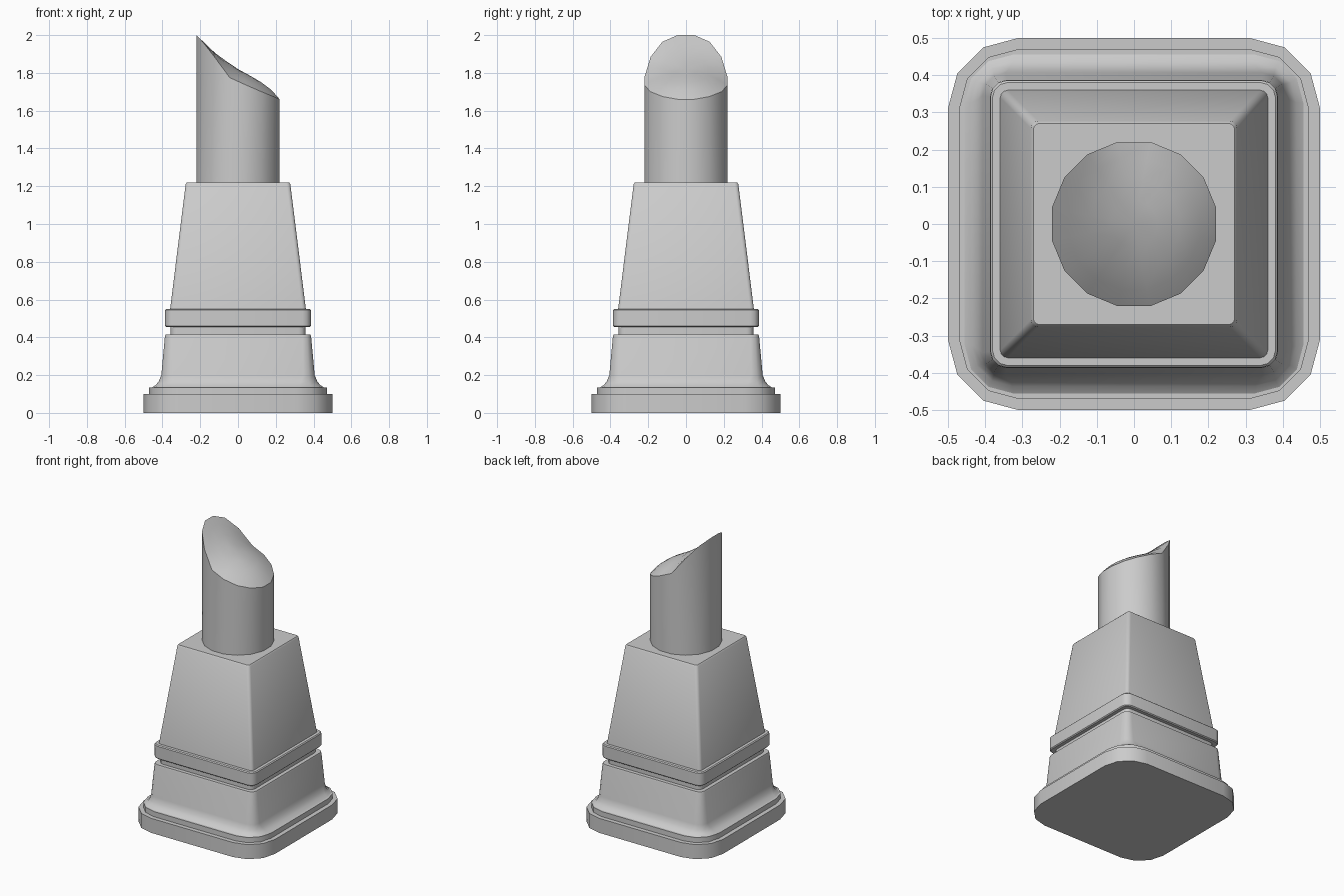
import bpy, bmesh
from math import pi, cos, sin, sqrt, radians

if "Cube" in bpy.data.objects:
    bpy.data.objects.remove(bpy.data.objects["Cube"])


def finish(name, bm, angle=35):
    bmesh.ops.recalc_face_normals(bm, faces=bm.faces)
    me = bpy.data.meshes.new(name)
    bm.to_mesh(me)
    bm.free()
    ob = bpy.data.objects.new(name, me)
    bpy.context.collection.objects.link(ob)
    bpy.ops.object.select_all(action='DESELECT')
    ob.select_set(True)
    bpy.context.view_layer.objects.active = ob
    bpy.ops.object.shade_smooth_by_angle(angle=radians(angle))
    return ob


def bridge(bm, a, b):
    n = len(a)
    for i in range(n):
        j = (i + 1) % n
        bm.faces.new((a[i], a[j], b[j], b[i]))


def rounded_square(half, r, seg=3):
    pts = []
    for k in range(4):
        q = k * pi / 2
        sx, sy = (1, 1, -1, -1)[k], (1, -1, -1, 1)[(k + 3) % 4] * -1
        sx, sy = [(1, 1), (-1, 1), (-1, -1), (1, -1)][k]
        for i in range(seg + 1):
            a = q + i * pi / 2 / seg
            pts.append((sx * (half - r) + r * cos(a), sy * (half - r) + r * sin(a)))
    return pts


def square_loft(name, profile):
    """Loft rounded squares given as (z, half width, corner radius)."""
    bm = bmesh.new()
    rings = [[bm.verts.new((x, y, z)) for x, y in rounded_square(h, r)]
             for z, h, r in profile]
    for a, b in zip(rings, rings[1:]):
        bridge(bm, a, b)
    bm.faces.new(rings[0])
    bm.faces.new(rings[-1])
    return finish(name, bm)


def interp(table, x):
    if x <= table[0][0]:
        return table[0][1]
    for (x0, z0), (x1, z1) in zip(table, table[1:]):
        if x <= x1:
            return z0 + (z1 - z0) * (x - x0) / (x1 - x0)
    return table[-1][1]


# Stepped foot
square_loft("foot_plate", [(0, .5, .19), (.1, .5, .19)])
square_loft("foot_step", [(.1, .47, .16), (.135, .47, .16)])

# Lower case with coved skirt
square_loft("lower_case", [(.135, .455, .13), (.147, .436, .11), (.168, .419, .085),
                           (.2, .406, .06), (.405, .387, .045), (.415, .383, .04)])
square_loft("groove", [(.41, .357, .035), (.465, .357, .035)])
square_loft("band", [(.455, .38, .04), (.461, .386, .045),
                     (.544, .386, .045), (.55, .38, .04)])

# Tapered upper case
square_loft("upper_case", [(.545, .36, .02), (1.212, .277, .02), (1.22, .27, .015)])

# Round stick with a slanted, worn tip
RADIUS, SIDES = .225, 16
RIM = [(-.22, 2.0), (-.187, 1.965), (-.125, 1.885), (-.044, 1.775),
       (.044, 1.735), (.125, 1.7), (.187, 1.675), (.22, 1.66)]
RIDGE = [(-.22, 2.0), (-.11, 1.895), (0, 1.82), (.11, 1.76), (.17, 1.72), (.22, 1.66)]


def tip_height(x, y):
    t = min(1, abs(y) / sqrt(max(1e-6, RADIUS ** 2 - x * x))) ** 2
    return interp(RIDGE, x) * (1 - t) + interp(RIM, x) * t


bm = bmesh.new()
angles = [(i + .5) * 2 * pi / SIDES for i in range(SIDES)]
circle = [(RADIUS * cos(a), RADIUS * sin(a)) for a in angles]
bottom = [bm.verts.new((x, y, 1.21)) for x, y in circle]
rim = [bm.verts.new((x, y, interp(RIM, x))) for x, y in circle]
bm.faces.new(bottom)
bridge(bm, bottom, rim)
last = rim
for f in (.8, .55, .28):
    ring = [bm.verts.new((x * f, y * f, tip_height(x * f, y * f))) for x, y in circle]
    bridge(bm, last, ring)
    last = ring
centre = bm.verts.new((0, 0, tip_height(0, 0)))
for i in range(SIDES):
    bm.faces.new((last[i], last[(i + 1) % SIDES], centre))
finish("stick", bm)
